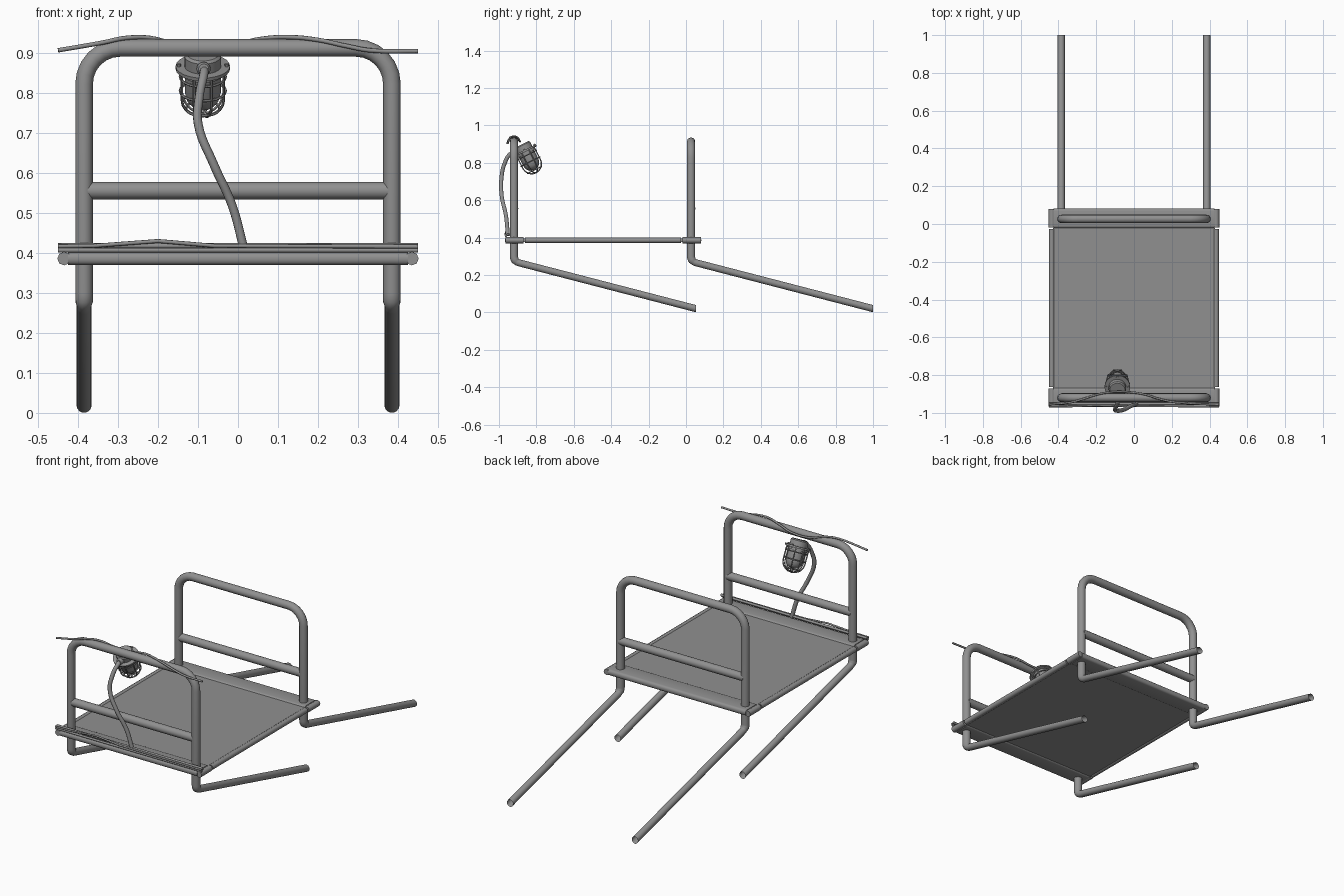
import bpy, bmesh, math
from mathutils import Vector, Matrix

cube = bpy.data.objects.get("Cube")
if cube:
    bpy.data.objects.remove(cube)

steel = bpy.data.materials.new("grey_steel")
steel.use_nodes = True
GREY = (0.28, 0.28, 0.28, 1)
steel.diffuse_color = GREY
steel.node_tree.nodes["Principled BSDF"].inputs["Base Color"].default_value = GREY


def finish(ob, angle=40, matrix=None):
    ob.data.materials.clear()
    ob.data.materials.append(steel)
    if matrix:
        ob.data.transform(matrix)
    bpy.ops.object.select_all(action='DESELECT')
    ob.select_set(True)
    bpy.context.view_layer.objects.active = ob
    bpy.ops.object.shade_smooth_by_angle(angle=math.radians(angle))
    return ob


def from_bmesh(name, bm, angle=40, matrix=None):
    me = bpy.data.meshes.new(name)
    bm.to_mesh(me)
    bm.free()
    ob = bpy.data.objects.new(name, me)
    bpy.context.collection.objects.link(ob)
    return finish(ob, angle, matrix)


def fillet(points, radii, steps=6):
    """Round the inner corners of a path."""
    pts = [Vector(p) for p in points]
    out = [pts[0]]
    for i in range(1, len(pts) - 1):
        p = pts[i]
        a, b = (pts[i - 1] - p).normalized(), (pts[i + 1] - p).normalized()
        half, r = a.angle(b) / 2, radii[i - 1]
        centre = p + (a + b).normalized() * (r / math.sin(half))
        start = (p + a * (r / math.tan(half)) - centre).normalized()
        end = (p + b * (r / math.tan(half)) - centre).normalized()
        for k in range(steps + 1):
            out.append(centre + start.slerp(end, k / steps) * r)
    return out + [pts[-1]]


def tube(name, points, radius, res=4, smooth=False, cyclic=False, caps=True,
         matrix=None, thin=None):
    """Sweep a round section along a path."""
    cu = bpy.data.curves.new(name, 'CURVE')
    cu.dimensions = '3D'
    cu.bevel_depth, cu.bevel_resolution = radius, res
    cu.use_fill_caps = caps
    if smooth:
        sp = cu.splines.new('BEZIER')
        sp.bezier_points.add(len(points) - 1)
        sp.resolution_u = 6
        for bp, p in zip(sp.bezier_points, points):
            bp.co = p
            bp.handle_left_type = bp.handle_right_type = 'AUTO'
    else:
        sp = cu.splines.new('POLY')
        sp.points.add(len(points) - 1)
        for sp_pt, p in zip(sp.points, points):
            sp_pt.co = (*p, 1)
            sp_pt.radius = thin(p) if thin else 1
    sp.use_cyclic_u = cyclic
    ob = bpy.data.objects.new(name, cu)
    bpy.context.collection.objects.link(ob)
    bpy.ops.object.select_all(action='DESELECT')
    ob.select_set(True)
    bpy.context.view_layer.objects.active = ob
    bpy.ops.object.convert(target='MESH')
    return finish(bpy.context.view_layer.objects.active, 50, matrix)


def box(name, lo, hi, bevel=0, segments=3):
    bm = bmesh.new()
    bmesh.ops.create_cube(bm, size=1)
    lo, hi = Vector(lo), Vector(hi)
    for v in bm.verts:
        v.co = Vector((lo[i] + (v.co[i] + 0.5) * (hi[i] - lo[i]) for i in range(3)))
    if bevel:
        edges = [e for e in bm.edges if abs(e.verts[0].co.x - e.verts[1].co.x) > 0.1]
        bmesh.ops.bevel(bm, geom=edges, offset=bevel, segments=segments,
                        affect='EDGES', profile=0.5)
    return from_bmesh(name, bm)


def lathe(name, profile, matrix, steps=24):
    bm = bmesh.new()
    vs = [bm.verts.new((r, 0, z)) for r, z in profile]
    es = [bm.edges.new(pair) for pair in zip(vs, vs[1:])]
    bmesh.ops.spin(bm, geom=vs + es, cent=(0, 0, 0), axis=(0, 0, 1),
                   angle=math.tau, steps=steps)
    bmesh.ops.remove_doubles(bm, verts=bm.verts, dist=1e-5)
    bmesh.ops.recalc_face_normals(bm, faces=bm.faces)
    return from_bmesh(name, bm, 40, matrix)


# Bent tube frames, each with two sloping legs and a crossbar
X, TOP, R = 0.385, 0.913, 0.022
for label, y in (("front", -0.92), ("back", 0.027)):
    reach, knee = y + 0.973, 0.272
    path = [(-X, reach, 0.02), (-X, y, knee), (-X, y, TOP),
            (X, y, TOP), (X, y, knee), (X, reach, 0.02)]
    frame = tube(label + "_frame", fillet(path, (0.035, 0.09, 0.09, 0.035)), R, 5,
                 caps=False, thin=lambda p: 0.87 if p[2] < 0.275 else 1)
    # leg ends trimmed upright
    for v in frame.data.vertices:
        if v.co.y > reach - 0.05:
            shift = reach - v.co.y
            v.co.y = reach
            v.co.z -= shift * 0.26
    tube(label + "_crossbar", [(-X, y + 0.002, 0.556), (X, y + 0.002, 0.556)], R)

# Deck: middle plate, thicker rounded end panels and side rails
box("deck_plate", (-0.43, -0.87, 0.376), (0.43, -0.02, 0.396))
for label, y0, y1 in (("front", -0.968, -0.867), ("back", -0.022, 0.082)):
    box(label + "_end_panel", (-0.425, y0, 0.37), (0.425, y1, 0.402), 0.013)
    for side, s in (("left", 1), ("right", -1)):
        tube(f"{label}_{side}_end_rail",
             [(s * 0.435, y0 + 0.003, 0.386), (s * 0.435, y1 - 0.003, 0.386)], 0.017, 2)
for side, s in (("left", 1), ("right", -1)):
    tube(side + "_side_rail", [(s * 0.435, -0.862, 0.386), (s * 0.435, -0.027, 0.386)],
         0.015, 2)

# Cables lying along the front edge
tube("lower_front_cable", [(-0.45, -0.962, 0.407), (0.45, -0.962, 0.407)], 0.006, 2)
tube("upper_front_cable", [(-0.45, -0.952, 0.418), (0.45, -0.952, 0.418)], 0.007, 2)
tube("loose_front_cable", [(-0.45, -0.966, 0.417), (-0.36, -0.966, 0.418),
                           (-0.2, -0.962, 0.43), (-0.06, -0.964, 0.418),
                           (0.45, -0.966, 0.416)], 0.005, 2)

# Cable draped over the top of the front frame
tube("top_cable", [(-0.45, -0.955, 0.907), (-0.34, -0.945, 0.926), (-0.28, -0.93, 0.938),
                   (-0.22, -0.91, 0.938), (-0.14, -0.892, 0.918), (-0.03, -0.89, 0.917),
                   (0.06, -0.903, 0.936), (0.13, -0.925, 0.94), (0.2, -0.941, 0.933),
                   (0.27, -0.948, 0.918), (0.33, -0.952, 0.907), (0.45, -0.956, 0.905)],
     0.0055, 2, smooth=True)

# Lamp supply cord
tube("lamp_cord", [(-0.085, -0.9, 0.862), (-0.085, -0.936, 0.85), (-0.097, -0.972, 0.79),
                   (-0.1, -0.986, 0.725), (-0.06, -0.985, 0.62), (-0.015, -0.963, 0.52),
                   (0.015, -0.952, 0.41)], 0.011, 3, smooth=True)

# Tilted lamp, built along its own axis
axis = Vector((0, 0.45, -0.89)).normalized()
lamp = (Matrix.Translation((-0.088, -0.863, 0.868))
        @ Vector((0, 0, 1)).rotation_difference(axis).to_matrix().to_4x4())
lathe("lamp_housing", [(0, -0.034), (0.04, -0.034), (0.046, -0.028), (0.046, 0),
                       (0.068, 0), (0.068, 0.009), (0.052, 0.009), (0.052, 0.022),
                       (0.045, 0.022), (0.045, 0.075), (0.04, 0.095), (0.027, 0.111),
                       (0, 0.117)], lamp)
lathe("cord_gland", [(0, 0), (0.018, 0), (0.018, 0.05), (0.013, 0.058), (0, 0.058)],
      Matrix.Translation((-0.086, -0.872, 0.86)) @ Matrix.Rotation(math.pi / 2, 4, 'X'), 12)


def ring(r, z, n=20):
    return [(r * math.cos(k * math.tau / n), r * math.sin(k * math.tau / n), z)
            for k in range(n)]


# Wire cage and flange bolts
for i, (r, z) in enumerate(((0.057, 0.03), (0.057, 0.07), (0.042, 0.119))):
    tube(f"cage_ring_{i}", ring(r, z), 0.0035, 1, cyclic=True, matrix=lamp)
arc = [(0.057 * math.cos(t), 0.083 + 0.053 * math.sin(t))
       for t in (k * math.pi / 10 for k in range(11))]
side = [(0.057, 0.005)] + arc + [(-0.057, 0.005)]
for i in range(4):
    turn = Matrix.Rotation((i + 0.5) * math.pi / 4, 4, 'Z')
    tube(f"cage_rib_{i}", [(r, 0, z) for r, z in side], 0.0035, 1, matrix=lamp @ turn)
for i, p in enumerate(ring(0.06, 0, 4)):
    tube(f"flange_bolt_{i}", [(p[0], p[1], -0.006), (p[0], p[1], 0.012)], 0.006, 1,
         matrix=lamp)
